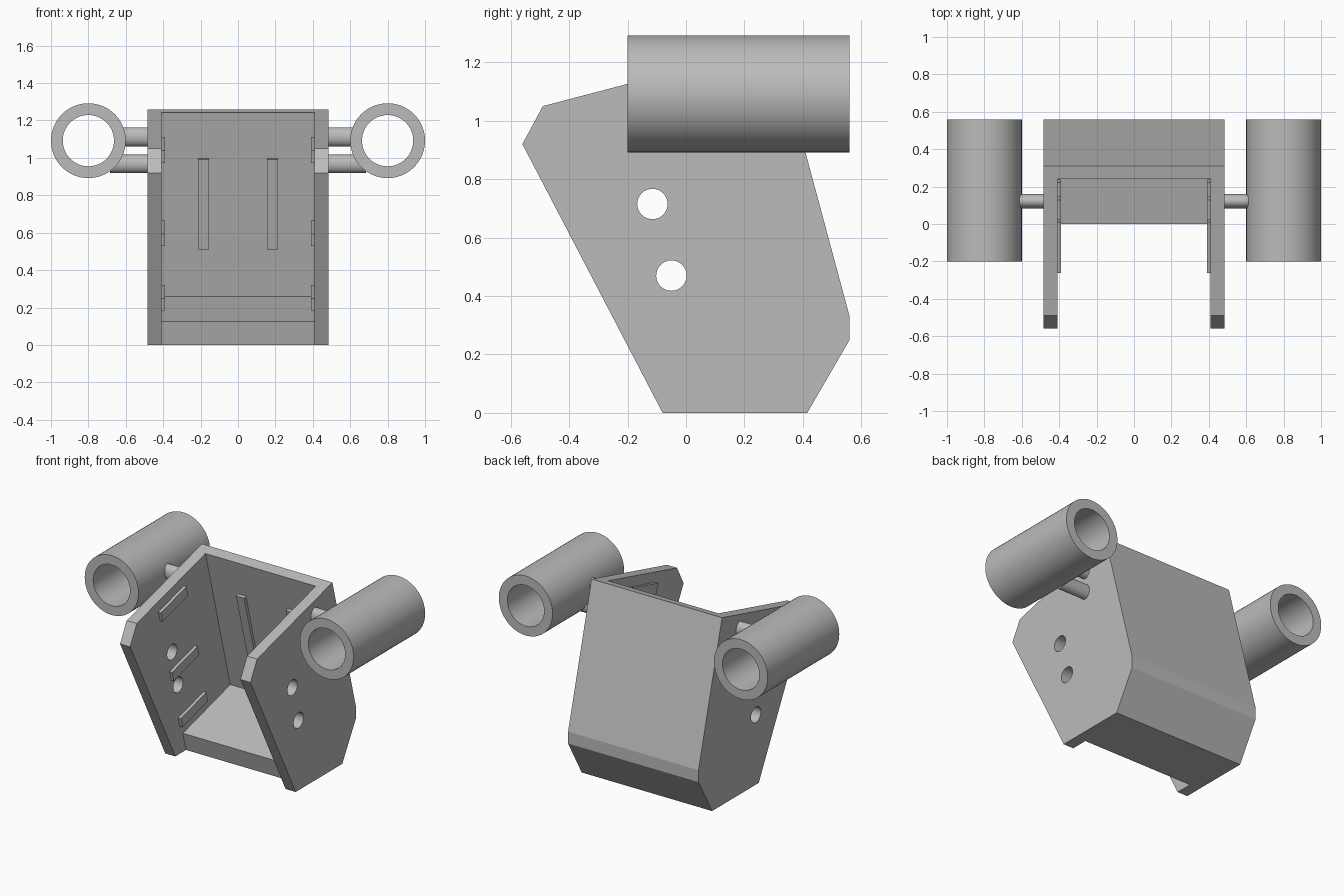
import bpy, bmesh, math
from mathutils import Matrix, Vector

if "Cube" in bpy.data.objects:
    bpy.data.objects.remove(bpy.data.objects["Cube"])

TILT = math.radians(15)          # lean of the back wall, floor and rails

grey = bpy.data.materials.new("plain grey")
grey.diffuse_color = (0.5, 0.5, 0.5, 1)
grey.use_nodes = True
grey.node_tree.nodes["Principled BSDF"].inputs["Base Color"].default_value = grey.diffuse_color


def finish(name, bm, smooth=False):
    bmesh.ops.recalc_face_normals(bm, faces=bm.faces)
    me = bpy.data.meshes.new(name)
    bm.to_mesh(me)
    bm.free()
    me.materials.append(grey)
    ob = bpy.data.objects.new(name, me)
    bpy.context.collection.objects.link(ob)
    if smooth:
        bpy.ops.object.select_all(action='DESELECT')
        ob.select_set(True)
        bpy.context.view_layer.objects.active = ob
        bpy.ops.object.shade_smooth_by_angle(angle=math.radians(30))
    return ob


def extrude_x(name, profile, half):
    """Extrude a (y, z) outline from x = -half to x = half."""
    bm = bmesh.new()
    face = bm.faces.new([bm.verts.new((-half, y, z)) for y, z in profile])
    geom = bmesh.ops.extrude_face_region(bm, geom=[face])["geom"]
    bmesh.ops.translate(bm, vec=(2 * half, 0, 0),
                        verts=[v for v in geom if isinstance(v, bmesh.types.BMVert)])
    return finish(name, bm)


def rod_x(name, x0, x1, y, z, ry, rz, smooth=True):
    """Round rod along x."""
    bm = bmesh.new()
    mat = (Matrix.Translation(((x0 + x1) / 2, y, z)) @ Matrix.Diagonal((1, ry, rz, 1))
           @ Matrix.Rotation(math.pi / 2, 4, 'Y'))
    bmesh.ops.create_cone(bm, cap_ends=True, segments=48, radius1=1, radius2=1,
                          depth=abs(x1 - x0), matrix=mat)
    return finish(name, bm, smooth)


def tilted_box(name, centre, size):
    """Box leaning with the back wall."""
    bm = bmesh.new()
    mat = (Matrix.Translation(centre) @ Matrix.Rotation(TILT, 4, 'X')
           @ Matrix.Diagonal((*size, 1)))
    bmesh.ops.create_cube(bm, size=1, matrix=mat)
    return finish(name, bm)


def cut(target, cutter):
    mod = target.modifiers.new("cut", 'BOOLEAN')
    mod.operation = 'DIFFERENCE'
    mod.solver = 'EXACT'
    mod.object = cutter
    bpy.ops.object.select_all(action='DESELECT')
    target.select_set(True)
    bpy.context.view_layer.objects.active = target
    bpy.ops.object.modifier_apply(modifier=mod.name)
    bpy.data.objects.remove(cutter)


# Bracket body: side outline, hollowed from the front, with two through holes
body = extrude_x("bracket_body", [(-0.08, 0), (0.415, 0), (0.56, 0.25), (0.56, 0.33),
                                  (0.31, 1.26), (-0.49, 1.05), (-0.56, 0.92)], 0.485)
cut(body, extrude_x("cavity_cutter", [(0.087, -0.2), (0.0, 0.125), (0.503, 0.26),
                                      (0.16, 1.54), (-1, 1.54), (-1, -0.2)], 0.41))
for y, z in ((-0.115, 0.715), (-0.05, 0.47)):
    cut(body, rod_x("hole_cutter", -0.7, 0.7, y, z, 0.052, 0.052, False))
bpy.ops.object.select_all(action='DESELECT')
body.select_set(True)
bpy.context.view_layer.objects.active = body
bpy.ops.object.shade_smooth_by_angle(angle=math.radians(12))

for side, s in (("left", -1), ("right", 1)):
    # Short rails on the inner faces of the side plates
    for i, (y, z) in enumerate(((-0.117, 1.043), (0.002, 0.597), (0.095, 0.252))):
        tilted_box(f"{side}_rail_{i + 1}", (s * 0.405, y, z), (0.03, 0.28, 0.068))

    # Upright rib on the inner face of the back wall
    z = 0.755
    wall_y = 0.24 + (1.24 - z) * math.tan(TILT)
    tilted_box(f"{side}_back_rib", (s * 0.185, wall_y - 0.005, z), (0.06, 0.03, 0.5))

    # Two struts carrying the tube
    rod_x(f"{side}_upper_strut", s * 0.47, s * 0.63, 0.122, 1.112, 0.039, 0.051)
    rod_x(f"{side}_lower_strut", s * 0.47, s * 0.685, 0.122, 0.968, 0.039, 0.049)

    # Hollow side tube: a rectangular section spun around the y direction
    bm = bmesh.new()
    cx, cz = s * 0.8, 1.092
    ring = [bm.verts.new((cx + r, y, cz)) for r, y in
            ((0.137, -0.2), (0.2, -0.2), (0.2, 0.56), (0.137, 0.56))]
    edges = [bm.edges.new((ring[k], ring[(k + 1) % 4])) for k in range(4)]
    bmesh.ops.spin(bm, geom=ring + edges, cent=(cx, 0, cz), axis=(0, 1, 0),
                   angle=2 * math.pi, steps=64, use_merge=True)
    bmesh.ops.remove_doubles(bm, verts=bm.verts, dist=1e-4)
    finish(f"{side}_tube", bm, True)
